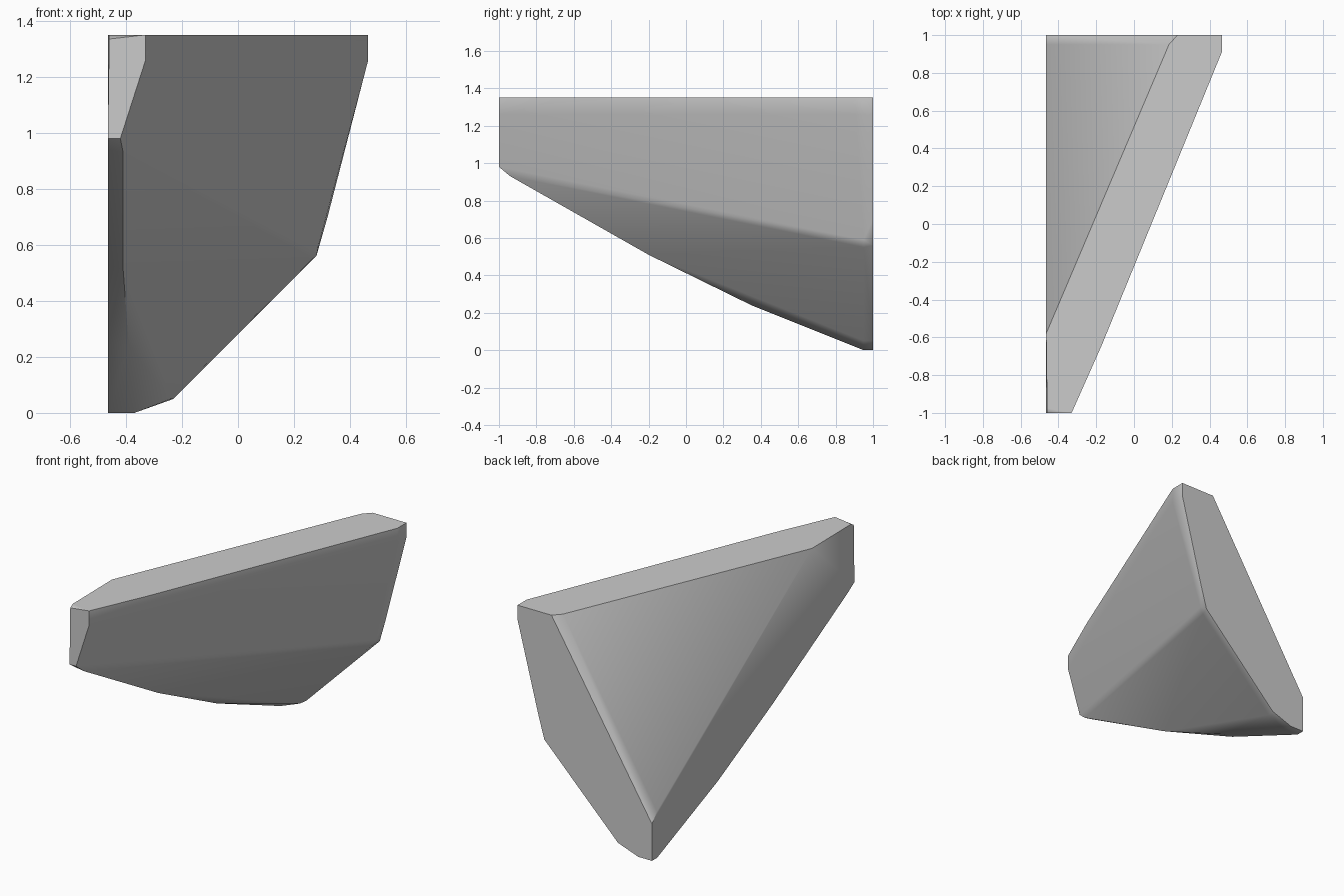
import bpy
import bmesh
import math

# Remove the default cube only
default_cube = bpy.data.objects.get("Cube")
if default_cube:
    bpy.data.objects.remove(default_cube, do_unlink=True)

LEFT_X, BACK_Y, FRONT_Y, TOP_Z = -0.465, 1.0, -1.0, 1.35


def make_material(name, colour):
    material = bpy.data.materials.new(name)
    material.use_nodes = True
    material.diffuse_color = colour
    shader = material.node_tree.nodes["Principled BSDF"]
    shader.inputs["Base Color"].default_value = colour
    return material


def hull_object(name, outlines, material):
    """Wrap flat outlines in one convex solid with clean, flat panels."""
    mesh = bpy.data.meshes.new(name)
    bm = bmesh.new()
    for outline in outlines:
        for point in outline:
            bm.verts.new(point)
    bmesh.ops.remove_doubles(bm, verts=bm.verts[:], dist=0.002)
    result = bmesh.ops.convex_hull(bm, input=bm.verts[:])
    loose = [v for v in bm.verts if not v.link_faces]
    bmesh.ops.delete(bm, geom=loose, context="VERTS")
    bmesh.ops.dissolve_limit(bm, angle_limit=math.radians(0.6),
                             verts=bm.verts[:], edges=bm.edges[:])
    bmesh.ops.recalc_face_normals(bm, faces=bm.faces[:])
    bm.to_mesh(mesh)
    bm.free()
    obj = bpy.data.objects.new(name, mesh)
    bpy.context.collection.objects.link(obj)
    mesh.materials.append(material)
    return obj


# Flat side wall, given as (y, z)
side_wall = [(LEFT_X, y, z) for y, z in (
    (-0.58, TOP_Z), (-0.98, 0.98), (-0.94, 0.94), (-0.2, 0.53),
    (0.35, 0.25), (0.95, 0), (BACK_Y, 0), (BACK_Y, 0.23), (0.95, 0.29))]

# Flat back wall, given as (x, z)
back_wall = [(x, BACK_Y, z) for x, z in (
    (0.23, TOP_Z), (0.465, TOP_Z), (0.465, 1.26), (0.32, 0.7),
    (0.28, 0.56), (-0.23, 0.05), (-0.37, 0))]

# Small blunt front end, given as (x, z)
front_end = [(x, FRONT_Y, z) for x, z in (
    (-0.46, 1.335), (-0.33, TOP_Z), (-0.33, 1.26), (-0.42, 0.98),
    (LEFT_X, 0.98))]

# Level top strip, given as (x, y)
top_strip = [(x, y, TOP_Z) for x, y in (
    (0.185, 0.95), (0.465, 0.91), (-0.17, -0.64), (-0.46, -0.975))]

# Soft shoulder between the upper and lower outer panels
shoulder = [(0.465, 0.91, 1.26), (0.285, 0.95, 0.59), (0.265, 0.95, 0.55),
            (-0.275, -0.6, 0.9), (-0.295, -0.6, 0.87)]

# Rounded lower keel
keel = [(-0.41, -0.94, 0.93), (-0.41, -0.2, 0.51),
        (-0.39, 0.35, 0.24), (-0.37, 0.95, 0), (-0.24, 0.95, 0.05)]

stone = make_material("plain grey", (0.6, 0.6, 0.6, 1))
chunk = hull_object("angular_chunk",
                    (side_wall, back_wall, front_end, top_strip, shoulder, keel),
                    stone)

# Soft panels with crisp main edges
bpy.ops.object.select_all(action="DESELECT")
chunk.select_set(True)
bpy.context.view_layer.objects.active = chunk
bpy.ops.object.shade_smooth_by_angle(angle=math.radians(42))
weighted = chunk.modifiers.new("weighted_normals", "WEIGHTED_NORMAL")
weighted.keep_sharp = True
